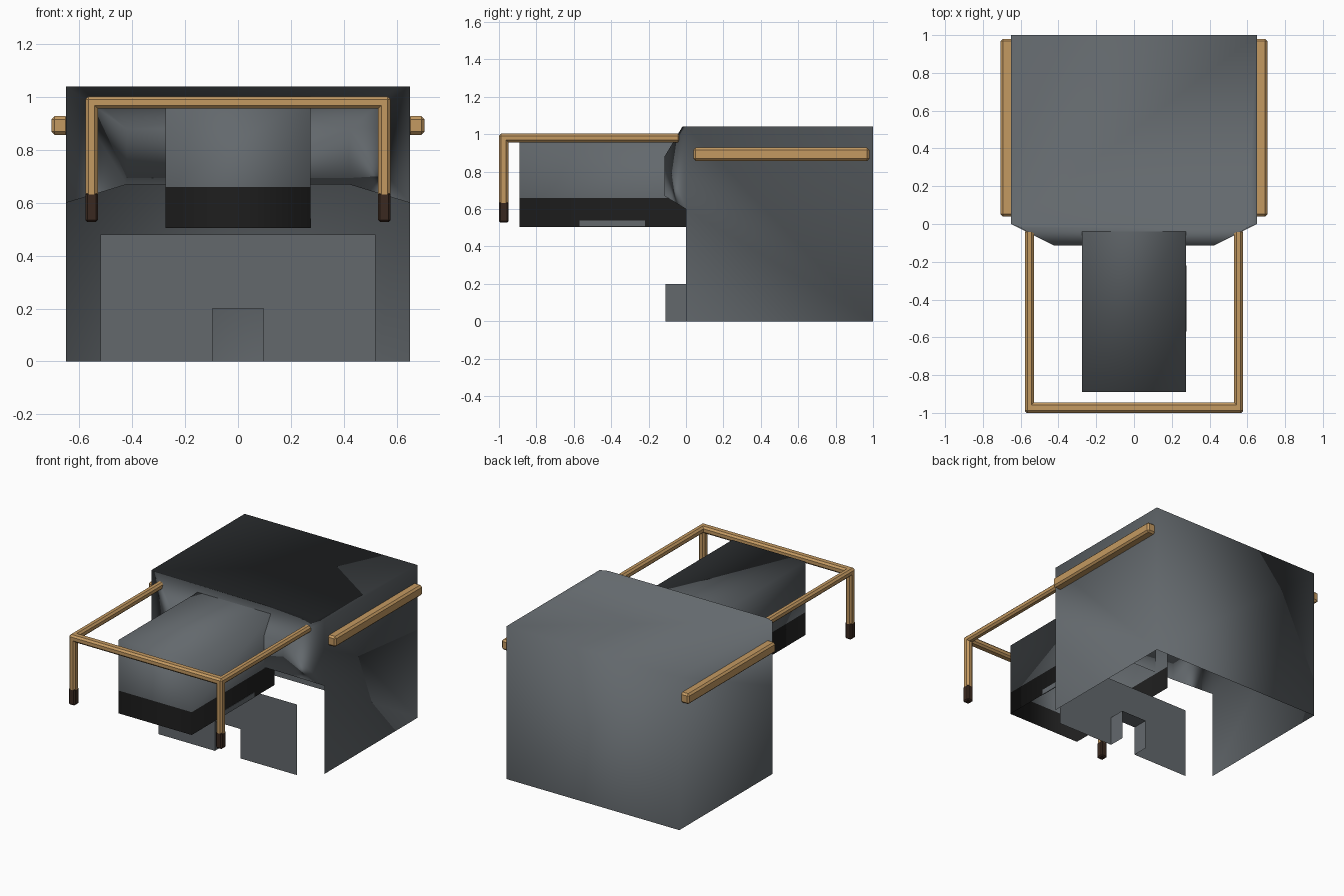
import bpy, bmesh

if "Cube" in bpy.data.objects:
    bpy.data.objects.remove(bpy.data.objects["Cube"])


def material(name, color):
    m = bpy.data.materials.new(name)
    m.diffuse_color = (*color, 1)
    m.use_nodes = True
    m.node_tree.nodes["Principled BSDF"].inputs["Base Color"].default_value = m.diffuse_color
    return m


GREY = material("slate grey", (0.125, 0.14, 0.152))
BLACK = material("near black", (0.013, 0.013, 0.013))
TAN = material("tan wood", (0.55, 0.32, 0.12))
BROWN = material("dark brown", (0.042, 0.022, 0.014))


def shell(name, polys, mats=(GREY,), rule=None, smooth=True):
    """Open thin shell from a few polygons, welded together."""
    bm = bmesh.new()
    for p in polys:
        bm.faces.new([bm.verts.new(v) for v in p])
    bmesh.ops.remove_doubles(bm, verts=bm.verts, dist=1e-4)
    for f in bm.faces:
        f.smooth = smooth
        if rule:
            f.material_index = rule(f.calc_center_median())
    me = bpy.data.meshes.new(name)
    bm.to_mesh(me)
    bm.free()
    for m in mats:
        me.materials.append(m)
    ob = bpy.data.objects.new(name, me)
    bpy.context.collection.objects.link(ob)
    return ob


def bar(name, x, y, z, mat, bevel=0.012, taper=None):
    """Bevelled box between coordinate ranges; taper pulls in the outer back edge."""
    bm = bmesh.new()
    bmesh.ops.create_cube(bm, size=1)
    for v in bm.verts:
        v.co = [r[0] if c < 0 else r[1] for r, c in zip((x, y, z), v.co)]
        if taper and v.co.y == max(y) and abs(v.co.x) > 0.68:
            v.co.y -= taper
    bmesh.ops.bevel(bm, geom=bm.edges[:], offset=bevel, segments=1, affect='EDGES')
    bmesh.ops.recalc_face_normals(bm, faces=bm.faces)
    me = bpy.data.meshes.new(name)
    bm.to_mesh(me)
    bm.free()
    me.materials.append(mat)
    ob = bpy.data.objects.new(name, me)
    bpy.context.collection.objects.link(ob)


def flip(poly):
    """Mirror a polygon across x, keeping it facing outward."""
    return [(-x, y, z) for x, y, z in reversed(poly)]


# Main housing: open underneath, with a chamfered hood over the front opening
W, H = 0.65, 1.04
side = [(W, 0, 0), (W, 1, 0), (W, 1, H), (W, 0, H), (W, 0, 0.6)]
chamfer = [(W, 0, 0.6), (W, 0, H), (0.6, -0.02, H), (0.42, -0.115, 0.88), (0.42, -0.115, 0.67)][::-1]
shell("housing", [
    side, flip(side), chamfer, flip(chamfer),
    [(W, 1, 0), (-W, 1, 0), (-W, 1, H), (W, 1, H)],
    [(W, 0, H), (W, 1, H), (-W, 1, H), (-W, 0, H), (-0.6, -0.02, H), (0.6, -0.02, H)],
    [(-0.42, -0.115, 0.88), (0.42, -0.115, 0.88), (0.6, -0.02, H), (-0.6, -0.02, H)],
    [(-0.42, -0.115, 0.67), (0.42, -0.115, 0.67), (0.42, -0.115, 0.88), (-0.42, -0.115, 0.88)],
])

# Low front panel with a small tunnel through it
F, N, T = -0.11, 0.097, 0.2
shell("front_panel", [
    [(-0.52, F, 0), (-N, F, 0), (-N, F, T), (-N, F, 0.48), (-0.52, F, 0.48)],
    [(N, F, 0), (0.52, F, 0), (0.52, F, 0.48), (N, F, 0.48), (N, F, T)],
    [(-N, F, T), (N, F, T), (N, F, 0.48), (-N, F, 0.48)],
], smooth=False)
shell("panel_tunnel", [
    [(-N, F, 0), (-N, 0, 0), (-N, 0, T), (-N, F, T)],
    [(N, 0, 0), (N, F, 0), (N, F, T), (N, 0, T)],
    [(-N, F, T), (-N, 0, T), (N, 0, T), (N, F, T)],
], smooth=False)

# Projecting chute, open underneath, with a black lower band
A, Y0, Y1 = 0.275, -0.89, 0.0
polys = [[(-A, Y0, 1.005), (A, Y0, 1.005), (A, Y1, 1.005), (-A, Y1, 1.005)]]
for lo, hi in ((0.505, 0.66), (0.66, 1.005)):
    wall = [(A, Y0, lo), (A, Y1, lo), (A, Y1, hi), (A, Y0, hi)]
    polys += [wall, flip(wall), [(-A, Y0, lo), (A, Y0, lo), (A, Y0, hi), (-A, Y0, hi)]]
shell("chute", polys, (GREY, BLACK), lambda c: int(c.z < 0.66))
bar("chute_plate", (A - 0.004, A + 0.002), (-0.57, -0.22), (0.505, 0.54), GREY, 0.0005)

# Wooden handle frame: front bar, side bars, legs and dark tips
bar("frame_front_bar", (-0.577, 0.577), (-1, -0.945), (0.957, 1.003), TAN)
for s, label in ((-1, "left"), (1, "right")):
    xr = sorted((s * 0.53, s * 0.577))
    bar(f"frame_side_bar_{label}", xr, (-1, -0.03), (0.957, 1.003), TAN)
    bar(f"frame_leg_{label}", xr, (-1, -0.95), (0.62, 1.003), TAN)
    bar(f"frame_tip_{label}", xr, (-1, -0.95), (0.527, 0.64), BROWN, 0.008)
    # Side rail along the housing
    bar(f"side_rail_{label}", sorted((s * 0.64, s * 0.706)), (0.04, 0.98),
        (0.857, 0.928), TAN, 0.012, taper=0.035)
